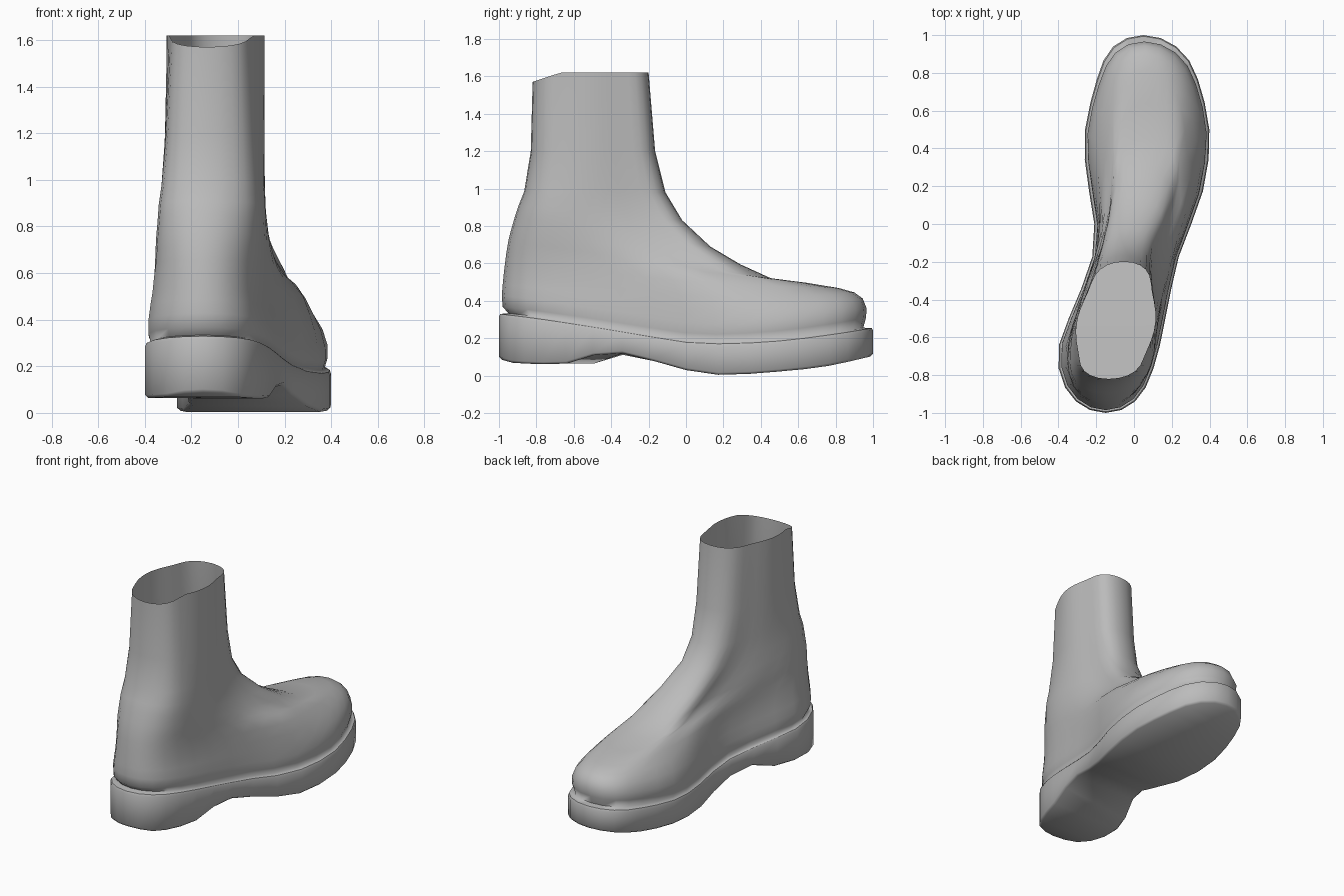
import bpy
import bmesh
from math import cos, pi, radians

if "Cube" in bpy.data.objects:
    bpy.data.objects.remove(bpy.data.objects["Cube"], do_unlink=True)

SIDE = 18  # segments from heel to toe along each side
RIM = 1.62  # height of the collar

grey = bpy.data.materials.new("plain_grey")
grey.use_nodes = True
grey.diffuse_color = (0.5, 0.5, 0.5, 1)
grey.node_tree.nodes["Principled BSDF"].inputs["Base Color"].default_value = (0.5, 0.5, 0.5, 1)


def curve(knots, v):
    """Smooth interpolation through (position, value) knots."""
    if v <= knots[0][0]:
        return knots[0][1]
    if v >= knots[-1][0]:
        return knots[-1][1]
    i = max(k for k in range(len(knots) - 1) if knots[k][0] <= v)
    (x1, y1), (x2, y2) = knots[i], knots[i + 1]
    x0, y0 = knots[max(i - 1, 0)]
    x3, y3 = knots[min(i + 2, len(knots) - 1)]
    h = x2 - x1
    t = (v - x1) / h
    m1, m2 = h * (y2 - y0) / (x2 - x0), h * (y3 - y1) / (x3 - x1)
    return (y1 * (2*t**3 - 3*t*t + 1) + m1 * (t**3 - 2*t*t + t)
            + y2 * (3*t*t - 2*t**3) + m2 * (t**3 - t*t))


def outline(y_back, y_front, half_width, centre, height):
    """Closed footprint loop: heel, left side, toe, right side."""
    ring = []
    for i in range(2 * SIDE):
        s = (1 - cos(pi * i / SIDE)) / 2
        y = y_back + (y_front - y_back) * s
        side = 1 if i < SIDE else -1
        z = height(s, y, side)
        end = max(0, 1 - abs(2 * s - 1) ** 6) ** 0.5
        ring.append((centre(y, z) + side * half_width(s, y) * end, y, z))
    return ring


def loft(name, rings, capped, sharp_angle):
    bm = bmesh.new()
    loops = [[bm.verts.new(p) for p in ring] for ring in rings]
    n = 2 * SIDE
    for a, b in zip(loops, loops[1:]):
        for i in range(n):
            j = (i + 1) % n
            bm.faces.new((a[i], a[j], b[j], b[i]))
    # caps are strips of quads running across the foot
    if capped:
        for loop, turn in ((loops[0], -1), (loops[-1], 1)):
            for i in range(SIDE):
                quad = [loop[i], loop[i + 1], loop[-i - 1], loop[-i % n]]
                bm.faces.new(list(dict.fromkeys(quad))[::turn])
    mesh = bpy.data.meshes.new(name)
    bm.to_mesh(mesh)
    bm.free()
    mesh.materials.append(grey)
    obj = bpy.data.objects.new(name, mesh)
    bpy.context.collection.objects.link(obj)
    bpy.ops.object.select_all(action='DESELECT')
    obj.select_set(True)
    bpy.context.view_layer.objects.active = obj
    bpy.ops.object.shade_smooth_by_angle(angle=radians(sharp_angle))


# Footprint: centre line and half width against y
CENTRE = [(-1, -.15), (-.8, -.15), (-.65, -.132), (-.5, -.09), (-.24, -.01),
          (-.08, .03), (.08, .058), (.4, .068), (.8, .07), (1, .05)]
WIDTH = [(-1, .28), (-.65, .278), (-.5, .258), (-.24, .23), (-.08, .237),
         (.08, .28), (.23, .312), (.43, .335), (.58, .322), (.76, .3), (1, .3)]
# Sole heights against y; the arch starts further back on the left edge
SOLE_TOP = [(-1, .33), (-.8, .305), (-.5, .26), (-.2, .21), (0, .178),
            (.2, .17), (.5, .185), (.8, .222), (1, .255)]
FOREFOOT = [(-.3, .115), (-.1, .055), (.1, .01), (.25, .005), (.5, .022),
            (.75, .05), (1, .105)]
BASE_LEFT = [(-1, .09), (-.92, .068), (-.62, .066), (-.48, .112)] + FOREFOOT
BASE_RIGHT = [(-1, .09), (-.92, .068), (-.62, .065), (-.48, .066)] + FOREFOOT


def foot_centre(y, z):
    return curve(CENTRE, y)


# Sole: (left profile, right profile, offset in z, inset)
sole_rings = []
for left, right, lift, inset in ((BASE_LEFT, BASE_RIGHT, 0, .014),
                                 (BASE_LEFT, BASE_RIGHT, .012, 0),
                                 (SOLE_TOP, SOLE_TOP, -.015, 0),
                                 (SOLE_TOP, SOLE_TOP, 0, .006),
                                 (SOLE_TOP, SOLE_TOP, 0, .05)):
    sole_rings.append(outline(
        -1 + inset, 1 - inset,
        lambda s, y: curve(WIDTH, y) - inset, foot_centre,
        lambda s, y, side: curve(left if side > 0 else right, y) + lift))
loft("sole", sole_rings, True, 60)


# Upper, from the welt ledge to the collar: heel y, heel z, toe y, toe z,
# how far it follows the sole's dip, width scale near heel, middle, toe
UPPER = [
    (-.994, .33, .994, .255, 1, .98, .98, .98),
    (-.95, .34, .948, .265, 1, .92, .9, .915),
    (-.98, .37, .962, .315, 1, .95, .94, .955),
    (-.985, .43, .966, .365, 1, .945, .93, .955),
    (-.98, .49, .945, .42, .85, .915, .91, .88),
    (-.975, .54, .9, .455, .6, .885, .88, .76),
    (-.968, .6, .82, .475, .25, .87, .865, .63),
    (-.96, .66, .64, .497, 0, .845, .86, .56),
    (-.95, .72, .455, .52, 0, .835, .86, .58),
    (-.935, .78, .29, .595, 0, .83, .85, .59),
    (-.915, .85, .13, .69, 0, .815, .83, .62),
    (-.895, .91, -.02, .83, 0, .8, .81, .64),
    (-.865, .985, -.11, .98, 0, .76, .8, .67),
    (-.83, 1.2, -.165, 1.2, 0, .7, .8, .7),
    (-.82, 1.57, -.2, 1.78, 0, .63, .8, .69),
]


def upper_centre(y, z):
    """Drifts from the foot's curved centre line to the straighter shaft."""
    t = min(max((z - .42) / .53, 0), 1)
    t = t * t * (3 - 2 * t)
    return curve(CENTRE, y) * (1 - t) + (.13 * y - .027) * t


upper_rings = []
for yb, zb, yf, zf, dip, w1, w2, w3 in UPPER:
    upper_rings.append(outline(
        yb, yf,
        lambda s, y: curve(WIDTH, y) * curve([(.2, w1), (.5, w2), (.78, w3)], s),
        upper_centre,
        lambda s, y, side: min(RIM, zb + (zf - zb) * s
                               + dip * (curve(SOLE_TOP, y) - .33 + .075 * s))))
loft("boot_upper", upper_rings, False, 100)
